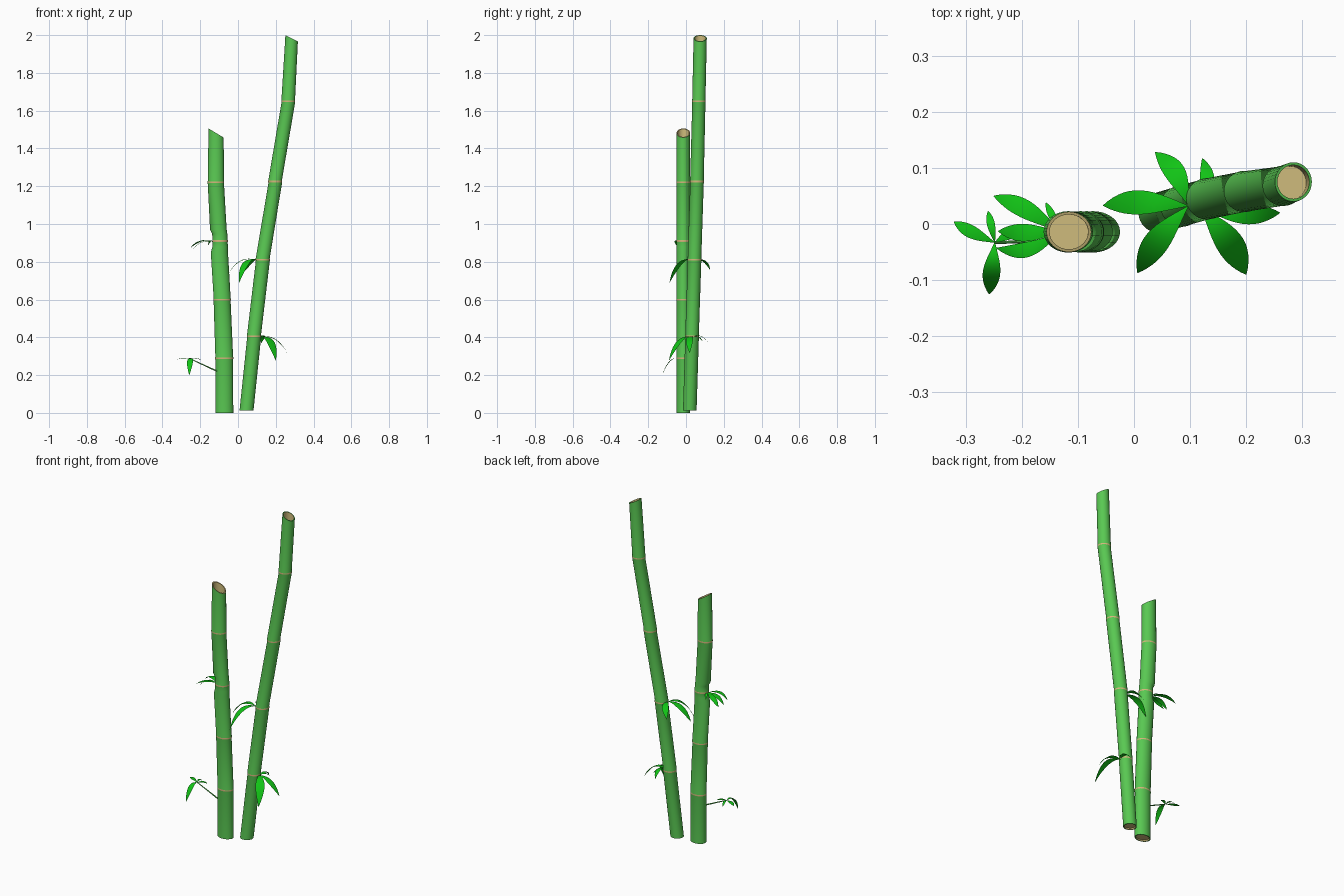
import bpy, bmesh, math
from mathutils import Vector

if "Cube" in bpy.data.objects:
    bpy.data.objects.remove(bpy.data.objects["Cube"])


def material(name, rgb):
    m = bpy.data.materials.new(name)
    m.diffuse_color = (*rgb, 1)
    m.use_nodes = True
    m.node_tree.nodes["Principled BSDF"].inputs["Base Color"].default_value = m.diffuse_color
    return m


STALK = material("stalk_green", (0.10, 0.58, 0.085))
LEAF = material("leaf_green", (0.006, 0.55, 0.008))
WOOD = material("cut_wood", (0.62, 0.50, 0.20))
BAND = material("node_band", (0.65, 0.48, 0.20))
SIDES = 32


def finish(bm, name, mats, fix=True):
    if fix:
        bmesh.ops.recalc_face_normals(bm, faces=bm.faces)
    me = bpy.data.meshes.new(name)
    bm.to_mesh(me)
    bm.free()
    ob = bpy.data.objects.new(name, me)
    bpy.context.collection.objects.link(ob)
    for m in mats:
        me.materials.append(m)
    bpy.ops.object.select_all(action='DESELECT')
    ob.select_set(True)
    bpy.context.view_layer.objects.active = ob
    bpy.ops.object.shade_smooth_by_angle(angle=math.radians(35))
    return ob


# Hollow cane: path entries are (x, y, z, rx, ry, is_node)
def cane(name, path, slant, depth, rim_mat):
    rings = []  # (x, y, z, rx, ry, slant, material of the faces leading here)
    x, y, z, rx, ry, _ = path[0]
    rings.append((x, y, z + 0.008, rx * .86, ry * .86, 0, 1))
    rings.append((x, y, z, rx * .86, ry * .86, 0, 1))
    rings.append((x, y, z, rx, ry, 0, 0))
    for x, y, z, rx, ry, node in path[1:-1]:
        if node:
            for dz, k, m in ((-.009, 1, 0), (-.004, 1.025, 0), (.004, 1.025, 2), (.009, 1, 0)):
                rings.append((x, y, z + dz, rx * k, ry * k, 0, m))
        else:
            rings.append((x, y, z, rx, ry, 0, 0))
    x, y, z, rx, ry, _ = path[-1]
    px, py, pz = path[-2][:3]
    t = depth / (z - pz)
    rings.append((x, y, z, rx, ry, slant, 0))
    rings.append((x, y, z, rx * .86, ry * .86, slant * .86, rim_mat))
    rings.append((x + (px - x) * t, y + (py - y) * t, z - depth, rx * .86, ry * .86, 0, 1))

    bm = bmesh.new()
    prev = first = None
    for x, y, z, rx, ry, s, m in rings:
        loop = []
        for i in range(SIDES):
            a = math.tau * i / SIDES
            loop.append(bm.verts.new((x + rx * math.cos(a), y + ry * math.sin(a),
                                      z - s * math.cos(a))))
        if prev:
            for i in range(SIDES):
                j = (i + 1) % SIDES
                bm.faces.new((prev[i], prev[j], loop[j], loop[i])).material_index = m
        else:
            first = loop
        prev = loop
    for cap in (first, prev):
        bm.faces.new(cap).material_index = 1
    return finish(bm, name, [STALK, WOOD, BAND])


# Arching leaf blade from root to tip
def leaf(name, root, tip, width, lift, bend=0.0, steps=14):
    root, tip = Vector(root), Vector(tip)
    heading = Vector((tip.x - root.x, tip.y - root.y, 0))
    side = Vector((-heading.y, heading.x, 0)).normalized()
    mid = root + heading * .6 + side * bend
    mid.z = root.z + lift
    bm = bmesh.new()
    prev = None
    for i in range(steps + 1):
        t = i / steps
        p = root * (1 - t) ** 2 + mid * 2 * t * (1 - t) + tip * t * t
        w = width / 2 * (math.sin(math.pi * t ** 1.15) ** .9 if 0 < t < 1 else 0) + .0006
        row = [bm.verts.new(p + side * w * k - Vector((0, 0, abs(k) * w * .15)))
               for k in (-1, 0, 1)]
        if prev:
            for k in (0, 1):
                bm.faces.new((prev[k + 1], prev[k], row[k], row[k + 1]))
        prev = row
    return finish(bm, name, [LEAF], fix=False)


# Thin twig between two points
def twig(name, a, b, r):
    a, b = Vector(a), Vector(b)
    bm = bmesh.new()
    bmesh.ops.create_cone(bm, cap_ends=True, segments=8, radius1=r, radius2=r * .6,
                          depth=(b - a).length)
    rot = (b - a).to_track_quat('Z', 'Y').to_matrix()
    for v in bm.verts:
        v.co = rot @ v.co + (a + b) / 2
    return finish(bm, name, [STALK])


# Short cane, with a shallow notch around its third node
cane("short_cane", [
    (-.072, -.014, 0, .047, .036, 0),
    (-.073, -.014, .29, .047, .036, 1),
    (-.084, -.014, .60, .045, .036, 1),
    (-.0985, -.014, .85, .0455, .036, 0),
    (-.094, -.014, .88, .041, .036, 0),
    (-.095, -.014, .91, .040, .036, 1),
    (-.097, -.014, .95, .040, .036, 0),
    (-.104, -.014, .97, .044, .036, 0),
    (-.117, -.014, 1.22, .043, .036, 1),
    (-.116, -.014, 1.482, .040, .036, 0)], .024, .10, 1)

# Tall leaning cane
cane("tall_cane", [
    (.045, .020, .012, .037, .036, 0),
    (.085, .032, .405, .037, .036, 1),
    (.131, .045, .81, .037, .036, 1),
    (.197, .058, 1.225, .036, .036, 1),
    (.266, .068, 1.65, .036, .035, 1),
    (.284, .075, 1.983, .033, .035, 0)], .017, .10, 0)

# Leaf clusters: name, root, [(tip, width, lift, bend)]
clusters = [
    ("low_short", (-.248, -.033, .283), [
        ((-.321, .004, .283), .022, .015, .004),
        ((-.258, -.125, .200), .030, .03, .0),
        ((-.197, -.008, .28), .018, .015, .004),
        ((-.260, .023, .27), .013, .02, .0)]),
    ("high_short", (-.132, -.014, .905), [
        ((-.250, .050, .875), .032, .03, -.012),
        ((-.242, -.013, .862), .030, .02, .004),
        ((-.245, -.043, .88), .026, .03, .032),
        ((-.157, .038, .89), .012, .02, .0)]),
    ("low_tall", (.118, .030, .400), [
        ((.200, -.090, .278), .048, .03, .014),
        ((.260, .020, .318), .036, .025, -.012),
        ((.122, .117, .370), .024, .03, -.02),
        ((.158, .087, .38), .012, .02, .0)]),
    ("high_tall", (.097, .032, .808), [
        ((-.055, .033, .730), .042, .035, -.012),
        ((.038, .128, .755), .036, .03, -.022),
        ((.006, -.087, .690), .044, .035, -.012)]),
]
for name, root, leaves in clusters:
    for n, (tip, w, lift, bend) in enumerate(leaves, 1):
        leaf(f"{name}_leaf_{n}", root, tip, w, lift, bend)

# Twigs carrying the clusters
twig("low_short_twig", (-.105, -.030, .218), (-.248, -.033, .284), .004)
twig("high_short_twig", (-.110, -.014, .90), (-.134, -.014, .906), .005)
twig("low_tall_twig", (.095, .031, .395), (.122, .030, .401), .005)
twig("high_tall_twig", (.115, .040, .80), (.095, .032, .809), .005)
